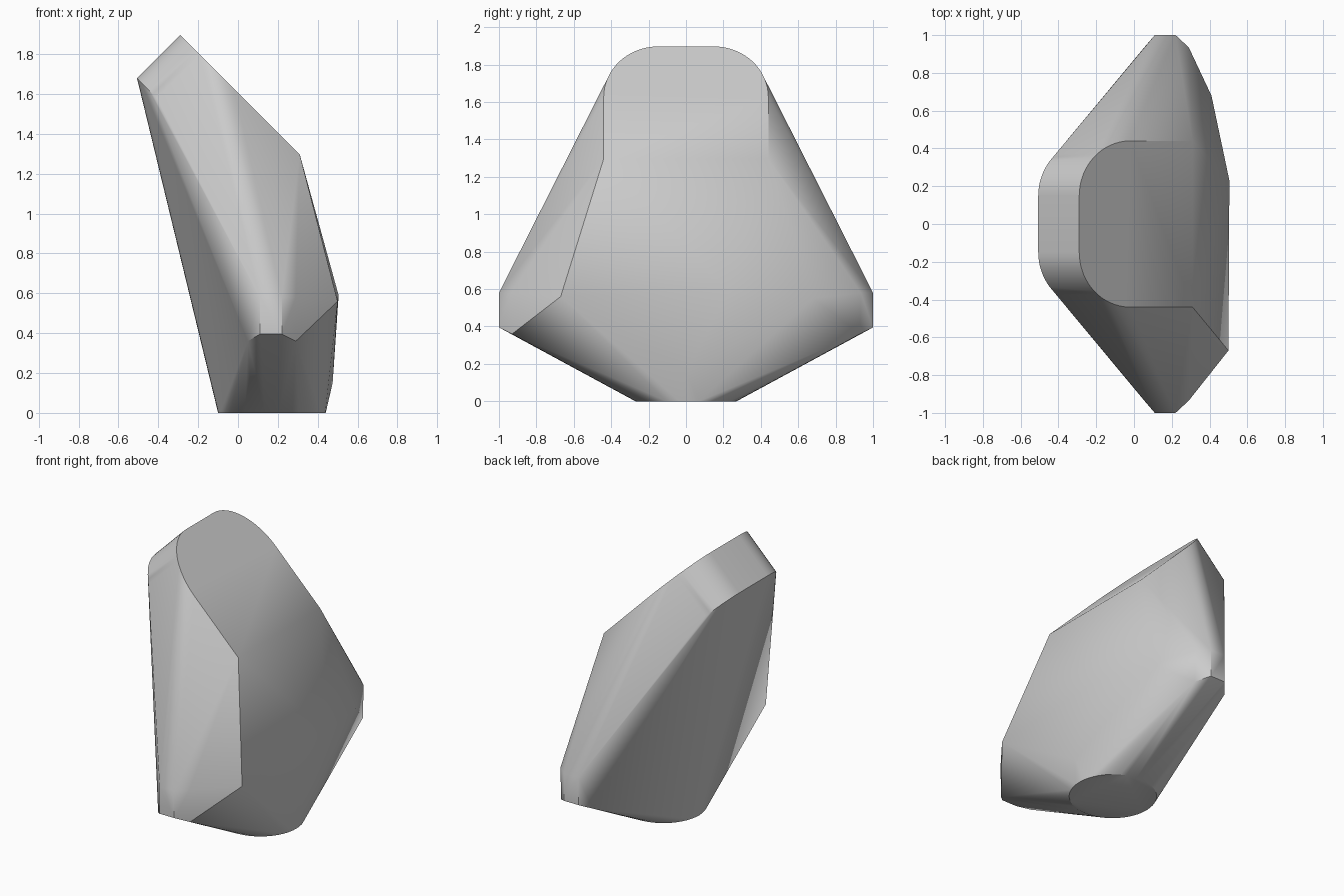
import bpy, bmesh, math

cube = bpy.data.objects.get("Cube")
if cube:
    bpy.data.objects.remove(cube, do_unlink=True)

grey = bpy.data.materials.new("plain grey")
grey.use_nodes = True
colour = (0.6, 0.6, 0.6, 1)
grey.diffuse_color = colour
grey.node_tree.nodes["Principled BSDF"].inputs["Base Color"].default_value = colour

points = []

# Round foot
for i in range(48):
    a = math.tau * i / 48
    points.append((0.17 + 0.27 * math.cos(a), 0.27 * math.sin(a), 0))

# Sloping D-shaped top, and its rounded rim pushed back along the face normal
SLOPE = 1.607
RIM = 0.217
for side in (-1, 1):
    points.append((0.31, side * 0.44, SLOPE - 0.31))
    for i in range(17):
        a = math.pi / 2 * i / 16
        x = -0.02 - 0.27 * math.sin(a)
        y = side * (0.15 + 0.29 * math.cos(a))
        z = SLOPE - x
        points += [(x, y, z), (x - RIM, y, z - RIM)]

# Blunt wing tips with chamfered corners
for side in (-1, 1):
    for x in (0.11, 0.22):
        points += [(x, side, 0.395), (x, side, 0.58)]
    points += [(0.05, side * 0.93, 0.36), (0.29, side * 0.93, 0.36)]
    points.append((0.29, side * 0.935, 0.58))

# Belly corners, uneven from one side to the other, and the lower bulge
points += [(0.5, -0.67, 0.56), (0.41, 0.68, 0.55), (0.505, 0.23, 0.59),
           (0.475, 0, 0.15)]

# Wrap one tight skin around the outline
bm = bmesh.new()
for p in points:
    bm.verts.new(p)
hull = bmesh.ops.convex_hull(bm, input=bm.verts)
loose = {g for g in hull["geom_interior"] + hull["geom_unused"]
         if isinstance(g, bmesh.types.BMVert)}
bmesh.ops.delete(bm, geom=list(loose), context="VERTS")
bmesh.ops.dissolve_limit(bm, angle_limit=math.radians(0.5),
                         verts=bm.verts, edges=bm.edges)
bmesh.ops.recalc_face_normals(bm, faces=bm.faces)

mesh = bpy.data.meshes.new("faceted_body")
bm.to_mesh(mesh)
bm.free()
mesh.materials.append(grey)
body = bpy.data.objects.new("faceted_body", mesh)
bpy.context.collection.objects.link(body)

# Soft shading across shallow creases only
bpy.context.view_layer.objects.active = body
body.select_set(True)
bpy.ops.object.shade_smooth_by_angle(angle=math.radians(30))
